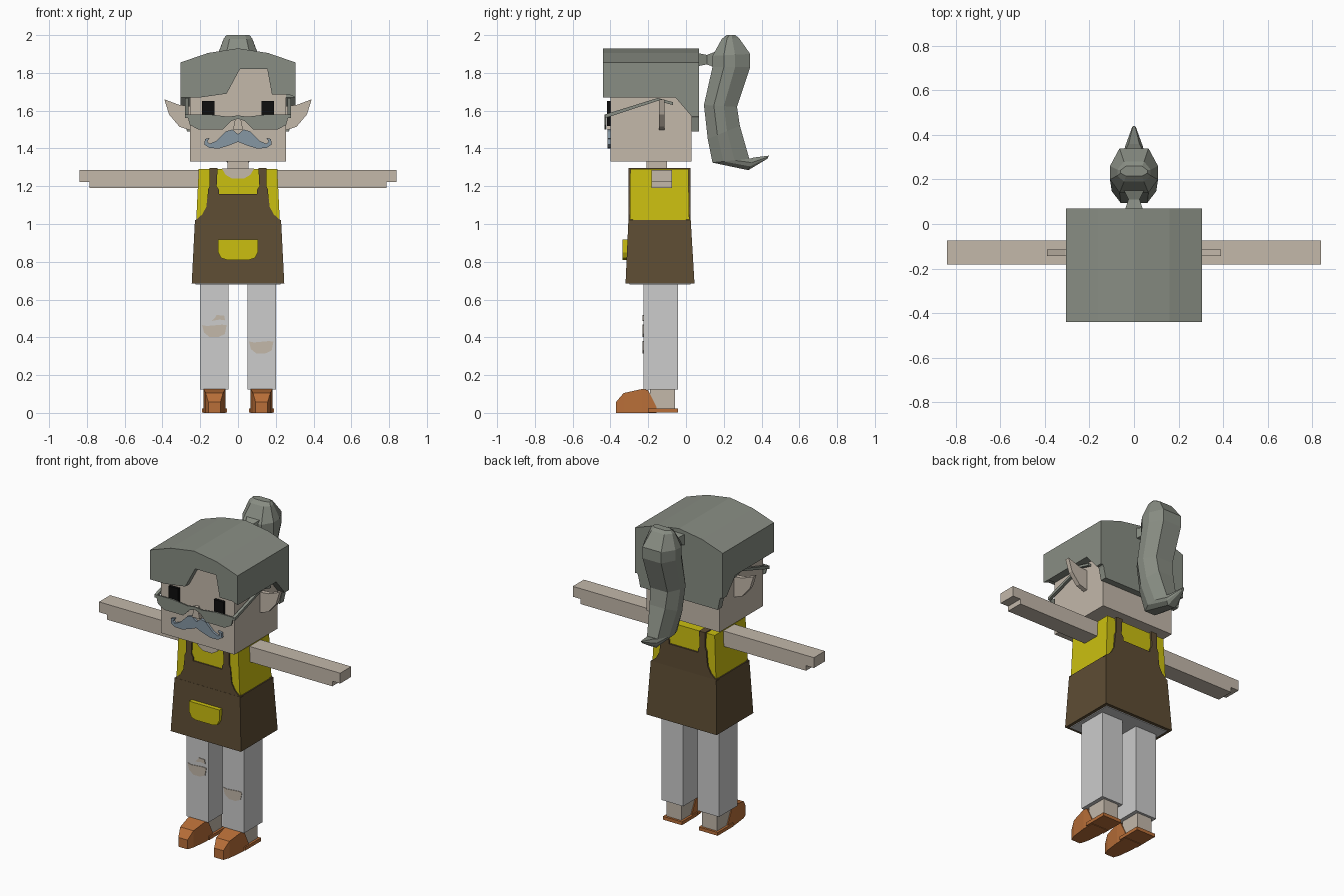
import bpy
import bmesh
from mathutils import Vector

default_cube = bpy.data.objects.get("Cube")
if default_cube:
    bpy.data.objects.remove(default_cube, do_unlink=True)


def make_material(name, red, green, blue):
    """Create a flat material from 0-255 display values."""
    linear = [((c / 255 + .055) / 1.055) ** 2.4 for c in (red, green, blue)]
    colour = (*linear, 1)
    material = bpy.data.materials.new(name)
    material.use_nodes = True
    material.diffuse_color = colour
    shader = material.node_tree.nodes["Principled BSDF"]
    shader.inputs["Base Color"].default_value = colour
    shader.inputs["Roughness"].default_value = .9
    return material


SKIN = make_material("skin", 195, 184, 170)
HAIR = make_material("grey hair", 136, 141, 131)
MOUSTACHE = make_material("blue grey moustache", 134, 151, 164)
SHIRT = make_material("yellow shirt", 203, 191, 16)
APRON = make_material("brown apron", 94, 77, 52)
TROUSERS = make_material("pale trousers", 204, 204, 204)
SHOE = make_material("orange leather", 184, 110, 56)
BLACK = make_material("black", 14, 14, 14)


def loft(name, rings, material):
    """Skin a closed solid through rings of equal point count."""
    mesh = bpy.data.meshes.new(name)
    bm = bmesh.new()
    loops = [[bm.verts.new(point) for point in ring] for ring in rings]
    count = len(loops[0])
    for first, second in zip(loops, loops[1:]):
        for i in range(count):
            j = (i + 1) % count
            bm.faces.new((first[i], first[j], second[j], second[i]))
    bm.faces.new(loops[0])
    bm.faces.new(loops[-1])
    bmesh.ops.recalc_face_normals(bm, faces=bm.faces)
    bm.to_mesh(mesh)
    bm.free()
    mesh.materials.append(material)
    part = bpy.data.objects.new(name, mesh)
    bpy.context.collection.objects.link(part)
    return part


def front_prism(name, outline, y_front, y_back, material):
    """Extrude an (x, z) outline along y."""
    rings = [[Vector((x, y, z)) for x, z in outline] for y in (y_front, y_back)]
    return loft(name, rings, material)


def side_prism(name, outline, x_low, x_high, material):
    """Extrude a (y, z) outline along x."""
    rings = [[Vector((x, y, z)) for y, z in outline] for x in (x_low, x_high)]
    return loft(name, rings, material)


def rectangle(half_width, y_front, y_back, z, centre=0):
    left, right = centre - half_width, centre + half_width
    return [(left, y_front, z), (right, y_front, z), (right, y_back, z), (left, y_back, z)]


def block(name, half_width, y_front, y_back, bottom, top, material, centre=0):
    rings = [rectangle(half_width, y_front, y_back, z, centre) for z in (bottom, top)]
    return loft(name, rings, material)


def mirrored(half):
    """Complete a symmetric outline from its +x half."""
    return half + [(-x, z) for x, z in reversed(half)]


def flip(outline, side):
    return [(side * x, z) for x, z in outline]


SIDES = (("left", 1), ("right", -1))

# Head, neck and neckline
block("head", .255, -.4, .03, 1.33, 1.85, SKIN)
block("neck", .055, -.21, -.1, 1.25, 1.34, SKIN)
front_prism("neckline", mirrored([(.085, 1.293), (.065, 1.26), (.03, 1.24)]), -.302, -.28, SKIN)
front_prism("nose", mirrored([(.012, 1.57), (.026, 1.5)]), -.42, -.39, SKIN)

# Hair cap with a notched fringe
crown = [(.305, 1.67), (.305, 1.855), (.16, 1.905), (0, 1.93), (-.16, 1.905),
         (-.305, 1.855), (-.305, 1.67)]
notch = [(-.2, 1.67), (-.06, 1.69), (.01, 1.82), (.155, 1.82), (.18, 1.685), (.27, 1.685)]
front_prism("hair_fringe", crown + notch, -.44, -.398, HAIR)
front_prism("hair_cap", crown, -.398, .07, HAIR)
side_prism("hair_sides", [(-.06, 1.675), (.03, 1.57), (.07, 1.57), (.07, 1.675)], -.305, .305, HAIR)
front_prism("hair_nape", mirrored([(.305, 1.6), (.285, 1.56), (.27, 1.49)]), .028, .07, HAIR)

# Ponytail: eight-sided sections (front y, front z, back y, back z, half width)
sections = [
    (.19, 1.98, .28, 1.985, .075), (.14, 1.89, .34, 1.9, .108),
    (.14, 1.83, .34, 1.83, .108), (.095, 1.63, .27, 1.62, .1),
    (.115, 1.45, .285, 1.52, .09), (.14, 1.325, .335, 1.345, .062),
    (.33, 1.285, .36, 1.352, .04), (.43, 1.345, .44, 1.362, .008),
]
rings = []
for y_front, z_front, y_back, z_back, width in sections:
    front, back = Vector((0, y_front, z_front)), Vector((0, y_back, z_back))
    ring = []
    for across, along in mirrored([(.6, 0), (1, .3), (1, .6), (.6, 1)]):
        ring.append(front.lerp(back, along) + Vector((across * width, 0, 0)))
    rings.append(ring)
tip = [Vector((p.x * .8, .24 + (p.y - .24) * .5, 2)) for p in rings[0]]
loft("ponytail", [tip] + rings, HAIR)
knot = [(.06, .042, .035), (.11, .025, .025), (.15, .045, .04)]
loft("ponytail_tie", [[(-w, y, 1.87 - h), (w, y, 1.87 - h), (w, y, 1.87 + h), (-w, y, 1.87 + h)]
                      for y, w, h in knot], HAIR)

# Moustache and spectacles
moustache_half = [(0, 1.475), (.03, 1.5), (.065, 1.49), (.115, 1.44), (.15, 1.425),
                  (.163, 1.435), (.15, 1.455), (.175, 1.45), (.178, 1.42), (.15, 1.402),
                  (.1, 1.4), (.05, 1.415), (0, 1.435)]
for label, side in SIDES:
    front_prism(label + "_moustache", flip(moustache_half, side), -.415, -.39, MOUSTACHE)
    lens = [(0, 1.575), (.05, 1.568), (.15, 1.58), (.27, 1.58), (.255, 1.525),
            (.21, 1.5), (.08, 1.5), (.035, 1.545), (0, 1.558)]
    front_prism(label + "_spectacle_lens", flip(lens, side), -.432, -.424, HAIR)
    temple = [(-.43, 1.58), (-.15, 1.667), (-.07, 1.645), (-.07, 1.63), (-.15, 1.652), (-.43, 1.56)]
    side_prism(label + "_spectacle_arm", temple, side * .262, side * .28, HAIR)
    block(label + "_eye", .033, -.418, -.39, 1.52, 1.65, BLACK, side * .158)
    ear = [(.25, 1.625), (.31, 1.63), (.39, 1.66), (.365, 1.58), (.31, 1.515), (.25, 1.495)]
    front_prism(label + "_ear", flip(ear, side), -.143, -.115, SKIN)

# Torso, apron skirt and pocket
loft("shirt", [rectangle(.222, -.297, .018, 1), rectangle(.208, -.295, .012, 1.29)], SHIRT)
loft("apron_skirt", [rectangle(.245, -.32, .045, .685), rectangle(.228, -.305, .025, 1.02)], APRON)
block("trouser_seat", .225, -.3, .025, .68, .7, TROUSERS)
pocket = mirrored([(.105, .917), (.105, .85), (.09, .82), (.06, .81)])
front_prism("apron_pocket", pocket, -.336, -.3, SHIRT)

# Apron bib and straps, front and back
bib = mirrored([(.23, 1.015), (.19, 1.05), (.168, 1.09), (.16, 1.16)])
strap = [(.1, 1.15), (.1, 1.18), (.113, 1.2), (.108, 1.297), (.15, 1.297),
         (.15, 1.2), (.16, 1.18), (.16, 1.15)]
for place, outer, inner in (("front", -.304, -.28), ("back", .025, 0)):
    front_prism(place + "_bib", bib, outer, inner, APRON)
    for label, side in SIDES:
        front_prism(f"{label}_{place}_strap", flip(strap, side), outer, inner, APRON)
for label, side in SIDES:
    block(label + "_shoulder_strap", .021, -.304, .025, 1.28, 1.297, APRON, side * .129)

# Arms, legs and shoes
shoe_sections = [(-.37, .032, 0, .058), (-.33, .046, 0, .105), (-.23, .058, 0, .127),
                 (-.2, .058, 0, .12), (-.155, .058, 0, .03)]
for label, side in SIDES:
    arm = [(.2, 1.19), (.785, 1.19), (.785, 1.222), (.84, 1.222), (.84, 1.287), (.2, 1.287)]
    front_prism(label + "_arm", flip(arm, side), -.183, -.073, SKIN)
    centre = side * .125
    block(label + "_trouser_leg", .076, -.226, -.042, .125, .69, TROUSERS, centre)
    block(label + "_ankle", .052, -.19, -.057, .015, .14, SKIN, centre)
    loft(label + "_shoe", [[(centre - w, y, low), (centre + w, y, low),
                            (centre + w, y, high), (centre - w, y, high)]
                           for y, w, low, high in shoe_sections], SHOE)
    block(label + "_shoe_sole", .066, -.2, -.043, .003, .024, SHOE, centre)

# Torn knees
tear = [(-.065, .03), (-.04, .025), (.04, .032), (.065, .03), (.055, -.018), (.02, -.034),
        (-.025, -.034), (-.055, -.01)]
slit = [(-.035, -.015), (.005, -.008), (.035, -.012), (.03, .013), (-.01, .016), (-.02, 0)]
for name, shape, x_shift, z_shift in (("right_knee_tear", tear, -.125, .435),
                                      ("right_thigh_tear", slit, -.103, .502),
                                      ("left_knee_tear", tear, .123, .348)):
    front_prism(name, [(x + x_shift, z + z_shift) for x, z in shape], -.23, -.222, SKIN)
